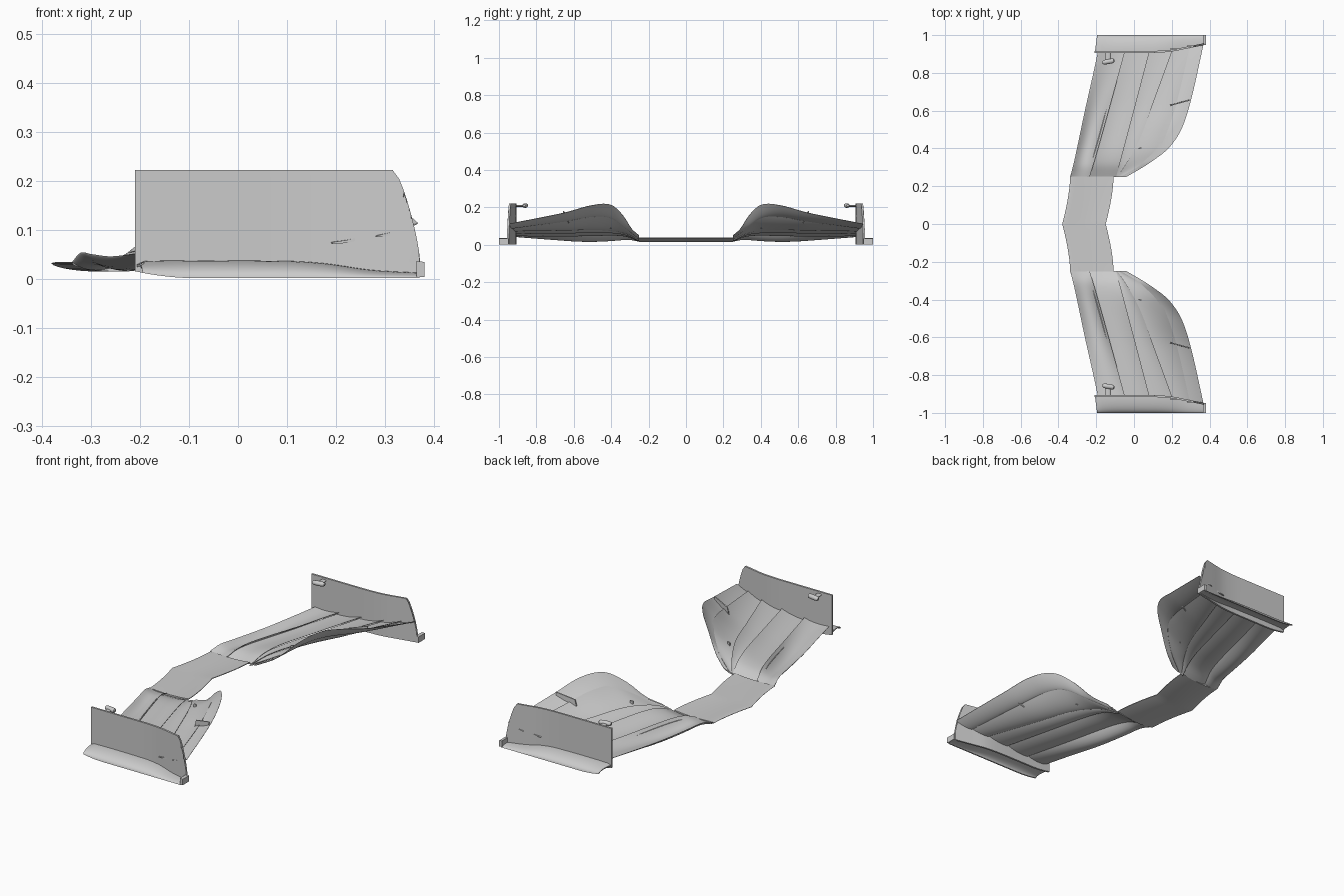
import bpy, bmesh, math
from mathutils import Vector

if "Cube" in bpy.data.objects:
    bpy.data.objects.remove(bpy.data.objects["Cube"])


def sample(pts, t):
    """Smooth interpolation through (key, a, b...) points."""
    t = min(max(t, pts[0][0]), pts[-1][0])
    i = 0
    while i < len(pts) - 2 and t > pts[i + 1][0]:
        i += 1
    p, q = pts[i], pts[i + 1]
    o, r = pts[max(i - 1, 0)], pts[min(i + 2, len(pts) - 1)]
    d = q[0] - p[0]
    u = (t - p[0]) / d
    out = []
    for k in range(1, len(p)):
        m0 = (q[k] - o[k]) / (q[0] - o[0]) * d
        m1 = (r[k] - p[k]) / (r[0] - p[0]) * d
        out.append((2*u**3 - 3*u*u + 1) * p[k] + (u**3 - 2*u*u + u) * m0
                   + (3*u*u - 2*u**3) * q[k] + (u**3 - u*u) * m1)
    return out if len(out) > 1 else out[0]


def finish(name, bm, mirror=True, angle=35):
    bmesh.ops.recalc_face_normals(bm, faces=bm.faces)
    me = bpy.data.meshes.new(name)
    bm.to_mesh(me)
    bm.free()
    ob = bpy.data.objects.new(name, me)
    bpy.context.collection.objects.link(ob)
    bpy.ops.object.select_all(action='DESELECT')
    ob.select_set(True)
    bpy.context.view_layer.objects.active = ob
    bpy.ops.object.shade_smooth_by_angle(angle=math.radians(angle))
    if mirror:
        m = ob.modifiers.new("Mirror", 'MIRROR')
        m.use_axis = (False, True, False)
        m.use_mirror_merge = False
    return ob


def loft(name, rings, mirror=True):
    bm = bmesh.new()
    vs = [[bm.verts.new(p) for p in r] for r in rings]
    n = len(vs[0])
    for a, b in zip(vs, vs[1:]):
        for i in range(n):
            bm.faces.new((a[i], a[(i + 1) % n], b[(i + 1) % n], b[i]))
    bm.faces.new(vs[0])
    bm.faces.new(vs[-1][::-1])
    return finish(name, bm, mirror)


def airfoil(y, le, te, thick, sag, n=14):
    """Closed section from leading to trailing edge, sagging downward."""
    top, bot = [], []
    for i in range(n + 1):
        u = (1 - math.cos(math.pi * i / n)) / 2
        x = le[0] + (te[0] - le[0]) * u
        z = le[1] + (te[1] - le[1]) * u - sag * 4 * u * (1 - u)
        h = thick * 1.3 * (math.sqrt(u) * (1 - u) + 0.06 * u)
        top.append((x, y, z + h / 2 + .0005))
        bot.append((x, y, z - h / 2 - .0005))
    return top + bot[::-1]


# Flat centre section
rings = []
for i in range(21):
    y = -.252 + .504 * i / 20
    s = .042 * (1 - (1 - min(abs(y) / .25, 1)) ** 1.6)
    rings.append(airfoil(y, (-.38 + s, .031), (-.15 + s, .037), .03, .011))
loft("centre_section", rings, False)

# Edge lines between wing elements: (y, x, z)
edges = [
    [(.25, -.338, .034), (.31, -.322, .052), (.4, -.302, .05), (.6, -.26, .045),
     (.8, -.215, .05), (.95, -.183, .055)],
    [(.25, -.235, .034), (.32, -.213, .062), (.42, -.184, .07), (.65, -.12, .065),
     (.95, -.038, .062)],
    [(.25, -.095, .034), (.32, -.075, .066), (.42, -.048, .08), (.65, .013, .078),
     (.95, .092, .074)],
    [(.25, -.088, .038), (.32, -.04, .072), (.45, .03, .092), (.65, .105, .09),
     (.95, .215, .086)],
    [(.25, -.07, .043), (.31, .03, .09), (.4, .13, .155), (.5, .18, .163),
     (.65, .228, .138), (.95, .298, .098)],
    [(.25, -.04, .05), (.29, .03, .085), (.335, .1, .155), (.4, .182, .213),
     (.5, .25, .212), (.65, .3, .172), (.95, .368, .112)],
]
sags = [[(.25, .012), (.35, .03), (.5, .036), (.7, .024), (.95, .008)],
        [(.25, .006), (.5, .016), (.95, .008)],
        [(.25, .003), (.5, .01), (.95, .008)],
        [(.25, .003), (.5, .013), (.95, .006)],
        [(.25, .002), (.5, .006), (.95, .004)]]
names = ["main_plane", "second_element", "third_element", "fourth_element", "rear_flap"]
y_ends = [.91, .91, .914, .93, .945]
for k in range(5):
    rings = []
    for i in range(41):
        y = .25 + (y_ends[k] - .25) * i / 40
        le, te = sample(edges[k], y), sample(edges[k + 1], y)
        if k:
            le = (le[0] - .015, le[1] - .013)
        rings.append(airfoil(y, le, te, .018 if k == 0 else .009, sample(sags[k], y)))
    loft(names[k], rings)

# Endplate, flaring outward at the rear
plan = [(-.21, .911), (.0, .911), (.12, .912), (.2, .918), (.28, .934), (.37, .952)]
rear = [(0, .372), (.05, .37), (.12, .356), (.18, .338), (.215, .323), (.222, .315)]
rings = []
for i in range(37):
    s = i / 36
    low = .003 + .012 * max(0, 1 - s * 5) ** 2
    outer, inner = [], []
    for j in range(13):
        z = low + (.222 - low) * j / 12
        x = -.21 + s * (sample(rear, z) + .21)
        y = sample(plan, x)
        outer.append((x, y + .005, z))
        inner.append((x, y - .005, z))
    rings.append(outer + inner[::-1])
loft("endplate", rings)

# Curved footplate along the bottom of the endplate
height = [(-.21, .028), (-.19, .036), (.1, .036), (.18, .031), (.27, .018), (.37, .012)]
rings = []
for i in range(37):
    s = i / 36
    outer, inner = [], []
    for j in range(11):
        a = math.pi / 2 * j / 10
        x = -.207 + .012 * math.sin(a) + s * (.577 - .012 * math.sin(a))
        y0 = sample(plan, x)
        z0 = .001 + .011 * max(0, 1 - s * 5) ** 2
        h = sample(height, x)
        w = 1 - y0
        outer.append((x, y0 + w * math.sin(a), z0 + (h - z0) * math.cos(a)))
        inner.append((x, y0 + (w - .007) * math.sin(a),
                      z0 + max(h - z0 - .006, .001) * math.cos(a)))
    rings.append(outer + inner[::-1])
loft("footplate", rings)


def plate(name, corners, thick):
    """Thin upright quad with thickness across y."""
    loft(name, [[(x, y + d, z) for x, y, z in corners] for d in (-thick / 2, thick / 2)])


# Upturned lip at the rear of the footplate
plate("footplate_lip", [(.364, .974, .004), (.38, .974, .003),
                        (.38, .974, .034), (.364, .974, .036)], .052)

# Flap brackets bridging the rear elements
plate("flap_bracket", [(.19, .628, .113), (.29, .655, .163),
                       (.293, .655, .18), (.2, .63, .155)], .006)
plate("slot_spacer", [(.025, .4, .085), (.04, .403, .088),
                      (.04, .403, .108), (.025, .4, .105)], .006)

# Camera pod on a short stalk inside the endplate
rings = []
for px, r in [(-.167, .5), (-.16, .9), (-.145, 1), (-.12, 1), (-.108, .85), (-.104, .5)]:
    rings.append([(px, .86 + (px + .135) * .15 + .013 * r * math.cos(a), .21 + .012 * r * math.sin(a))
                  for a in [math.tau * i / 16 for i in range(16)]])
loft("camera_pod", rings)
rings = [[(-.137 + .014 * math.cos(a), y, .208 + .005 * math.sin(a))
          for a in [math.tau * i / 12 for i in range(12)]] for y in (.862, .91)]
loft("pod_stalk", rings)
